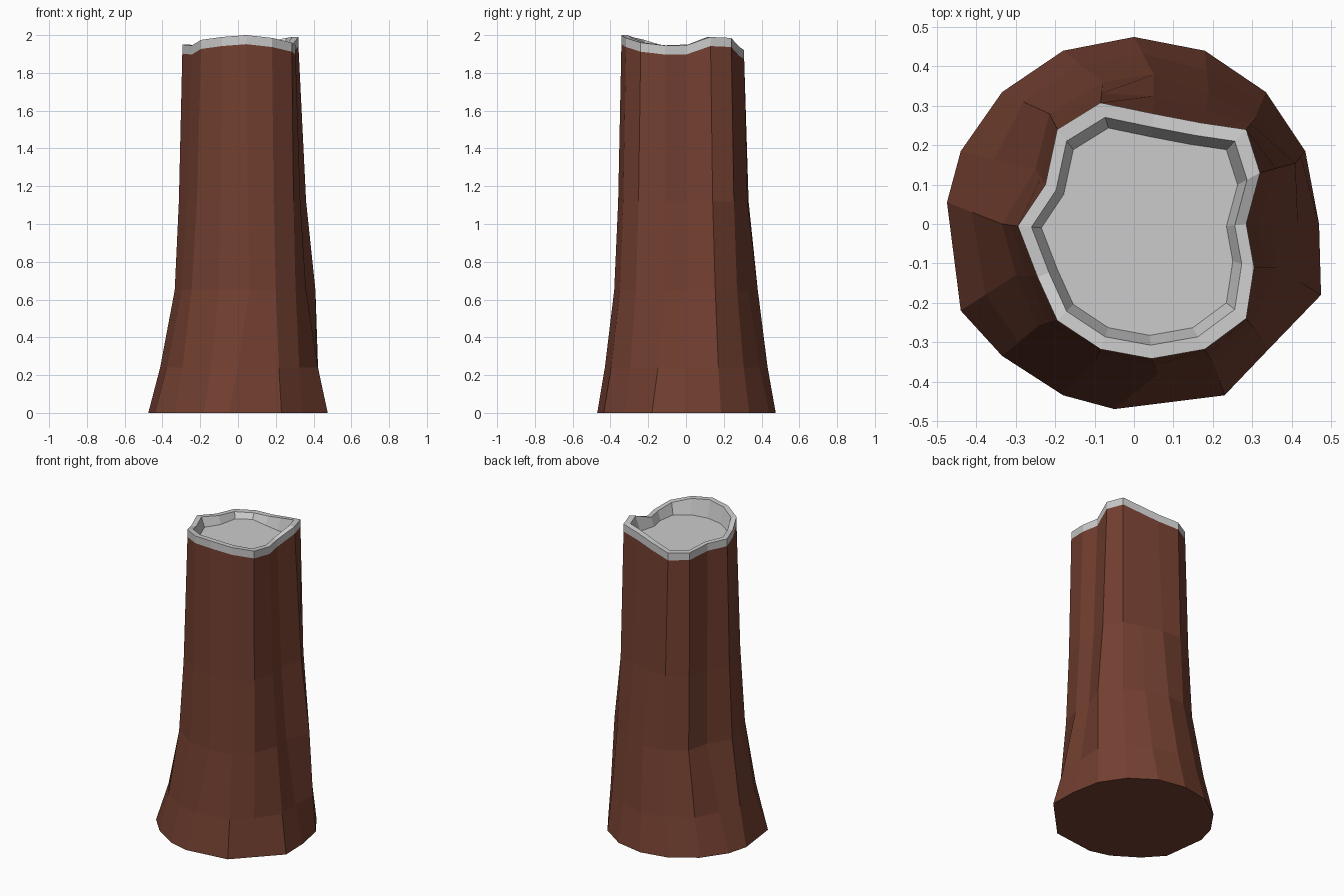
import bpy, bmesh

if "Cube" in bpy.data.objects:
    bpy.data.objects.remove(bpy.data.objects["Cube"])

# Plan outlines of the trunk, 16 points counter-clockwise from +x
FOOT = [(.47, 0), (.435, .185), (.335, .335), (.18, .44), (0, .475), (-.18, .44),
        (-.335, .335), (-.44, .185), (-.475, .055), (-.44, -.22), (-.335, -.335),
        (-.18, -.435), (-.05, -.47), (.23, -.435), (.34, -.32), (.475, -.18)]
WAIST = [(.35, 0), (.41, .155), (.31, .27), (.19, .33), (.05, .38), (-.08, .36),
         (-.215, .28), (-.25, .14), (-.335, 0), (-.3, -.13), (-.245, -.26),
         (-.1, -.35), (.06, -.38), (.2, -.35), (.305, -.265), (.36, -.11)]
CROWN = [(.285, 0), (.32, .13), (.285, .24), (.17, .257), (.05, .28), (-.085, .308),
         (-.195, .24), (-.225, .1), (-.295, -.005), (-.245, -.135), (-.195, -.245),
         (-.085, -.318), (.045, -.342), (.18, -.318), (.285, -.24), (.305, -.11)]
RIM_Z = [1.945, 1.99, 1.985, 1.965, 1.94, 1.92, 1.925, 1.94,
         1.95, 1.945, 1.975, 1.99, 2.0, 1.985, 1.96, 1.945]
N = len(FOOT)


def blend(a, b, t):
    return [(p[0] + (q[0] - p[0]) * t, p[1] + (q[1] - p[1]) * t) for p, q in zip(a, b)]


def shrink(ring, s, c=(.02, -.03)):
    return [(c[0] + (x - c[0]) * s, c[1] + (y - c[1]) * s) for x, y in ring]


def loft(name, rings, cap_first=False, cap_last=False):
    """Skin a stack of (outline, heights) rings."""
    bm = bmesh.new()
    rows = [[bm.verts.new((x, y, z)) for (x, y), z in zip(o, h)] for o, h in rings]
    for a, b in zip(rows, rows[1:]):
        for i in range(N):
            j = (i + 1) % N
            bm.faces.new((a[i], a[j], b[j], b[i]))
    if cap_first:
        bm.faces.new(rows[0][::-1])
    if cap_last:
        bm.faces.new(rows[-1])
    mesh = bpy.data.meshes.new(name)
    bm.to_mesh(mesh)
    bm.free()
    ob = bpy.data.objects.new(name, mesh)
    bpy.context.collection.objects.link(ob)
    return ob


def level(z):
    return [z] * N


bark_top = [z - .048 for z in RIM_Z]

# Bark: flared foot, waist, nearly straight upper trunk
bark = loft("bark", [
    (FOOT, level(0)),
    (blend(FOOT, WAIST, .45), level(.24)),
    (WAIST, level(.65)),
    (blend(WAIST, CROWN, .55), level(1.12)),
    (CROWN, bark_top),
], cap_first=True)
mat = bpy.data.materials.new("bark_brown")
mat.diffuse_color = (.17, .05, .03, 1)
mat.use_nodes = True
mat.node_tree.nodes["Principled BSDF"].inputs["Base Color"].default_value = mat.diffuse_color
bark.data.materials.append(mat)

# Cut top: uneven raised rim around a sunken flat face
loft("cut_top", [
    (CROWN, bark_top),
    (CROWN, RIM_Z),
    (shrink(CROWN, .89), RIM_Z),
    (shrink(CROWN, .81), level(1.89)),
], cap_last=True)
